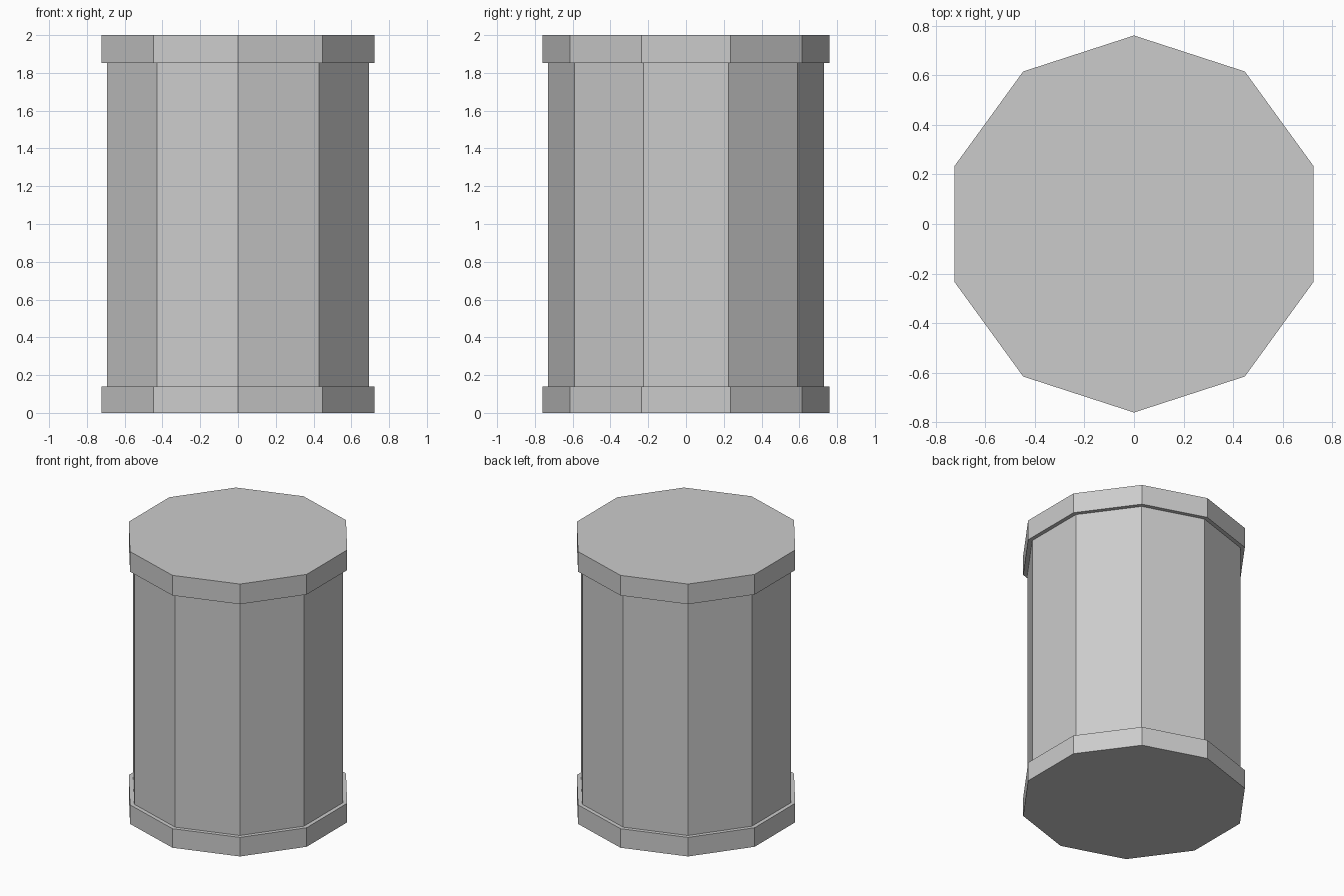
import bpy, bmesh, math

if "Cube" in bpy.data.objects:
    bpy.data.objects.remove(bpy.data.objects["Cube"])

SIDES = 10
# Stepped outline of the drum: (radius, height)
PROFILE = [(0.76, 0.0), (0.76, 0.14), (0.73, 0.14),
           (0.73, 1.852), (0.76, 1.852), (0.76, 2.0)]

grey = bpy.data.materials.new("light_grey")
grey.diffuse_color = (0.6, 0.6, 0.6, 1.0)
grey.use_nodes = True
grey.node_tree.nodes["Principled BSDF"].inputs["Base Color"].default_value = grey.diffuse_color

bm = bmesh.new()

# One ten-sided ring per profile point, with a corner facing the front
rings = []
for r, z in PROFILE:
    rings.append([bm.verts.new((r * math.cos(a), r * math.sin(a), z))
                  for a in (math.tau * i / SIDES - math.pi / 2 for i in range(SIDES))])

# Walls and rim ledges
for low, high in zip(rings, rings[1:]):
    for i in range(SIDES):
        j = (i + 1) % SIDES
        bm.faces.new((low[i], low[j], high[j], high[i]))

# Flat bottom and lid
bm.faces.new(rings[0][::-1])
bm.faces.new(rings[-1])
bmesh.ops.recalc_face_normals(bm, faces=bm.faces)

mesh = bpy.data.meshes.new("rimmed_drum")
bm.to_mesh(mesh)
bm.free()
mesh.materials.append(grey)
bpy.context.collection.objects.link(bpy.data.objects.new("rimmed_drum", mesh))
